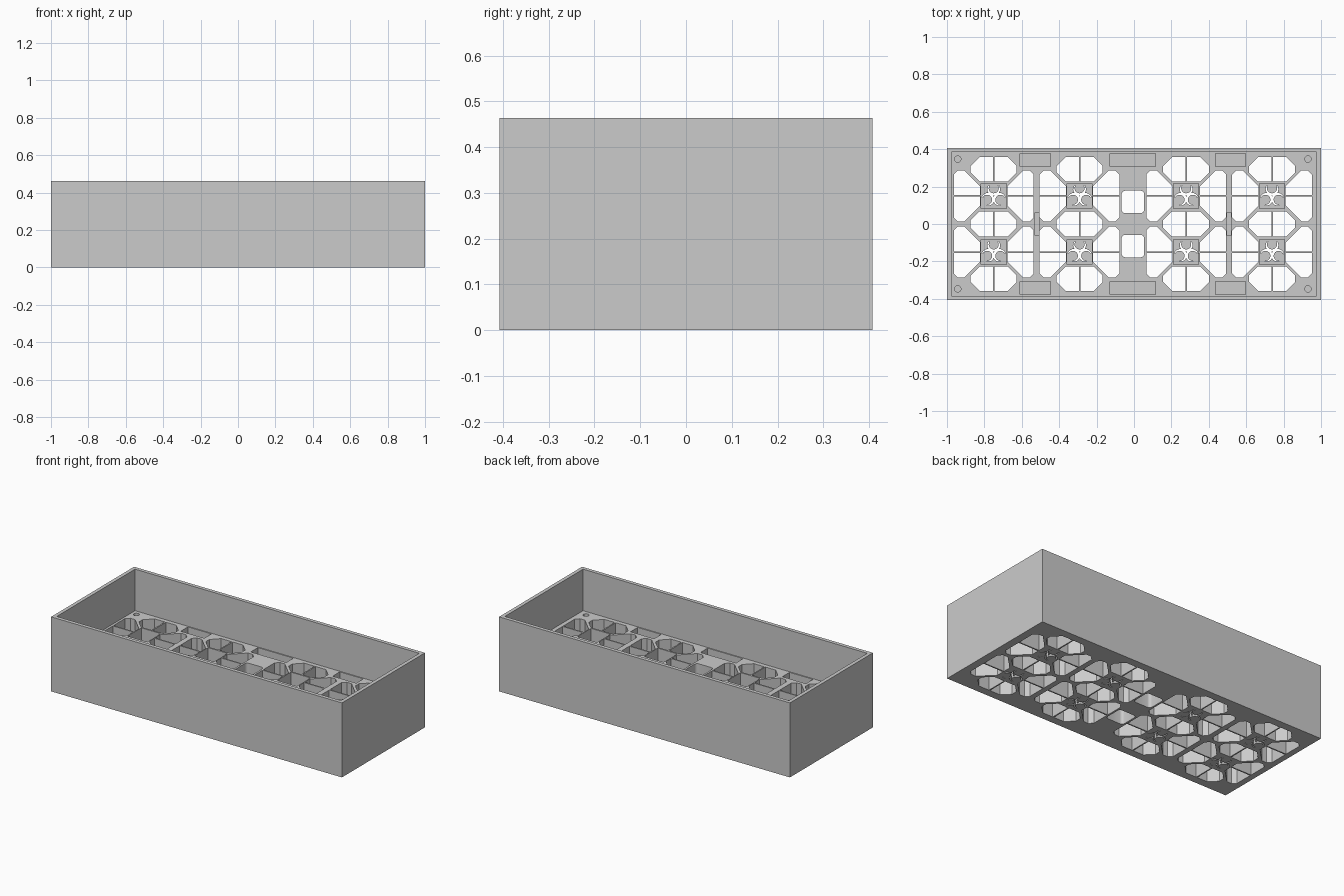
import bpy, bmesh
from math import sin, cos, pi, radians
from mathutils import Vector

if "Cube" in bpy.data.objects:
    bpy.data.objects.remove(bpy.data.objects["Cube"], do_unlink=True)

LENGTH, WIDTH, HEIGHT = 2.0, 0.815, 0.463
WALL, DECK = 0.023, 0.205
MID = -0.006                      # centre line of the cell pattern
COLUMNS = [MID + s * d for s in (-1, 1) for d in (0.285, 0.744)]
ROWS = (-0.15, 0.15)

grey = bpy.data.materials.new("plain grey")
grey.use_nodes = True
grey.diffuse_color = (0.6, 0.6, 0.6, 1)
grey.node_tree.nodes["Principled BSDF"].inputs["Base Color"].default_value = (0.6, 0.6, 0.6, 1)


def rect(x0, x1, y0, y1, bl=0, br=0, tr=0, tl=0):
    """Rectangle outline with an optional chamfer on each corner."""
    points = []
    for x, y, c, ax, ay, first in ((x0, y0, bl, 1, 1, "y"), (x1, y0, br, -1, 1, "x"),
                                   (x1, y1, tr, -1, -1, "y"), (x0, y1, tl, 1, -1, "x")):
        if not c:
            points.append((x, y))
            continue
        pair = [(x, y + ay * c), (x + ax * c, y)]
        points += pair if first == "y" else pair[::-1]
    return points


def disc(x, y, r, n=20):
    return [(x + r * cos(2 * pi * i / n), y + r * sin(2 * pi * i / n)) for i in range(n)]


def place(outline, x, y, sx=1, sy=1):
    return [(x + sx * px, y + sy * py) for px, py in outline]


def rounded(x, y, half, r):
    corners = ((1, 1), (-1, 1), (-1, -1), (1, -1))
    return [(x + sx * (half - r) + r * cos(pi / 2 * (q + i / 4)),
             y + sy * (half - r) + r * sin(pi / 2 * (q + i / 4)))
            for q, (sx, sy) in enumerate(corners) for i in range(5)]


def crescent(x, y, angle, n=14):
    """Open ring segment, thick at its base and pointed at its tips."""
    out = Vector((cos(angle), sin(angle)))
    side = Vector((-out.y, out.x))

    def arc(dist, r, spread):
        turns = [spread * (2 * i / n - 1) for i in range(n + 1)]
        return [out * (dist - r * cos(t)) + side * r * sin(t) for t in turns]
    points = arc(0.036, 0.034, radians(128)) + arc(0.041, 0.027, radians(125))[::-1]
    return [(x + p.x, y + p.y) for p in points]


def prisms(name, outlines, z0, z1):
    bm = bmesh.new()
    for outline in outlines:
        face = bm.faces.new([bm.verts.new((x, y, z0)) for x, y in outline])
        new = bmesh.ops.extrude_face_region(bm, geom=[face])["geom"]
        bmesh.ops.translate(bm, vec=(0, 0, z1 - z0),
                            verts=[v for v in new if isinstance(v, bmesh.types.BMVert)])
    bmesh.ops.recalc_face_normals(bm, faces=bm.faces)
    mesh = bpy.data.meshes.new(name)
    bm.to_mesh(mesh)
    bm.free()
    mesh.materials.append(grey)
    obj = bpy.data.objects.new(name, mesh)
    bpy.context.collection.objects.link(obj)
    return obj


# Solid tray block
tray = prisms("tray", [rect(-LENGTH / 2, LENGTH / 2, -WIDTH / 2, WIDTH / 2)], 0, HEIGHT)


def cut(name, outlines, z0, z1):
    cutter = prisms(name, outlines, z0, z1)
    cutter.hide_render = True
    mod = tray.modifiers.new(name, 'BOOLEAN')
    mod.operation = 'DIFFERENCE'
    mod.solver = 'EXACT'
    mod.object = cutter
    bpy.context.view_layer.objects.active = tray
    bpy.ops.object.modifier_apply(modifier=name)
    bpy.data.objects.remove(cutter, do_unlink=True)


# Open upper cavity
ix, iy = LENGTH / 2 - WALL, WIDTH / 2 - WALL
cut("cavity", [rect(-ix, ix, -iy, iy)], DECK, HEIGHT + 0.1)

# Through cells: eight-sided openings split by thin ribs
end_half = rect(0.004, 0.123, 0.077, 0.208, br=0.048, tr=0.048)
mid_half = rect(0.004, 0.123, -0.068, 0.068, br=0.048, tr=0.048)
side_half = rect(0.073, 0.213, 0.004, 0.137, tr=0.022, tl=0.085)
cells = []
for cx in COLUMNS:
    for sx in (-1, 1):
        cells.append(place(mid_half, cx, 0, sx))
        for cy in ROWS:
            cells.append(place(end_half, cx, cy, sx, 1 if cy > 0 else -1))
            cells += [place(side_half, cx, cy, sx, sy) for sy in (-1, 1)]
cells += [rounded(MID, y, 0.06, 0.018) for y in (-0.118, 0.118)]
cut("cells", cells, -0.1, DECK + 0.1)

# Square pockets with a pierced three-part emblem in the base
squares = [(x, y) for x in COLUMNS for y in ROWS]
cut("square_pockets", [place(rect(-0.067, 0.067, -0.067, 0.067), x, y) for x, y in squares],
    0.03, DECK + 0.1)
for k in range(3):
    cut("emblem", [crescent(x, y, radians(90 + 120 * k)) for x, y in squares], -0.1, 0.1)

# Blind pockets along the long walls, narrow slots and corner screw holes
blind = []
for sy in (-1, 1):
    for cx, half in ((MID, 0.122), (MID - 0.522, 0.081), (MID + 0.522, 0.081)):
        blind.append(place(rect(-half, half, 0.308, 0.378), cx, 0, 1, sy))
    blind += [disc(MID + sx * 0.936, sy * 0.347, 0.017) for sx in (-1, 1)]
blind += [place(rect(-0.011, 0.011, -0.062, 0.062), MID + sx * 0.513, 0) for sx in (-1, 1)]
cut("blind_pockets", blind, 0.1, DECK + 0.1)

# Crisp edges, soft curves
bpy.ops.object.select_all(action='DESELECT')
tray.select_set(True)
bpy.context.view_layer.objects.active = tray
bpy.ops.object.shade_smooth_by_angle(angle=radians(25))
